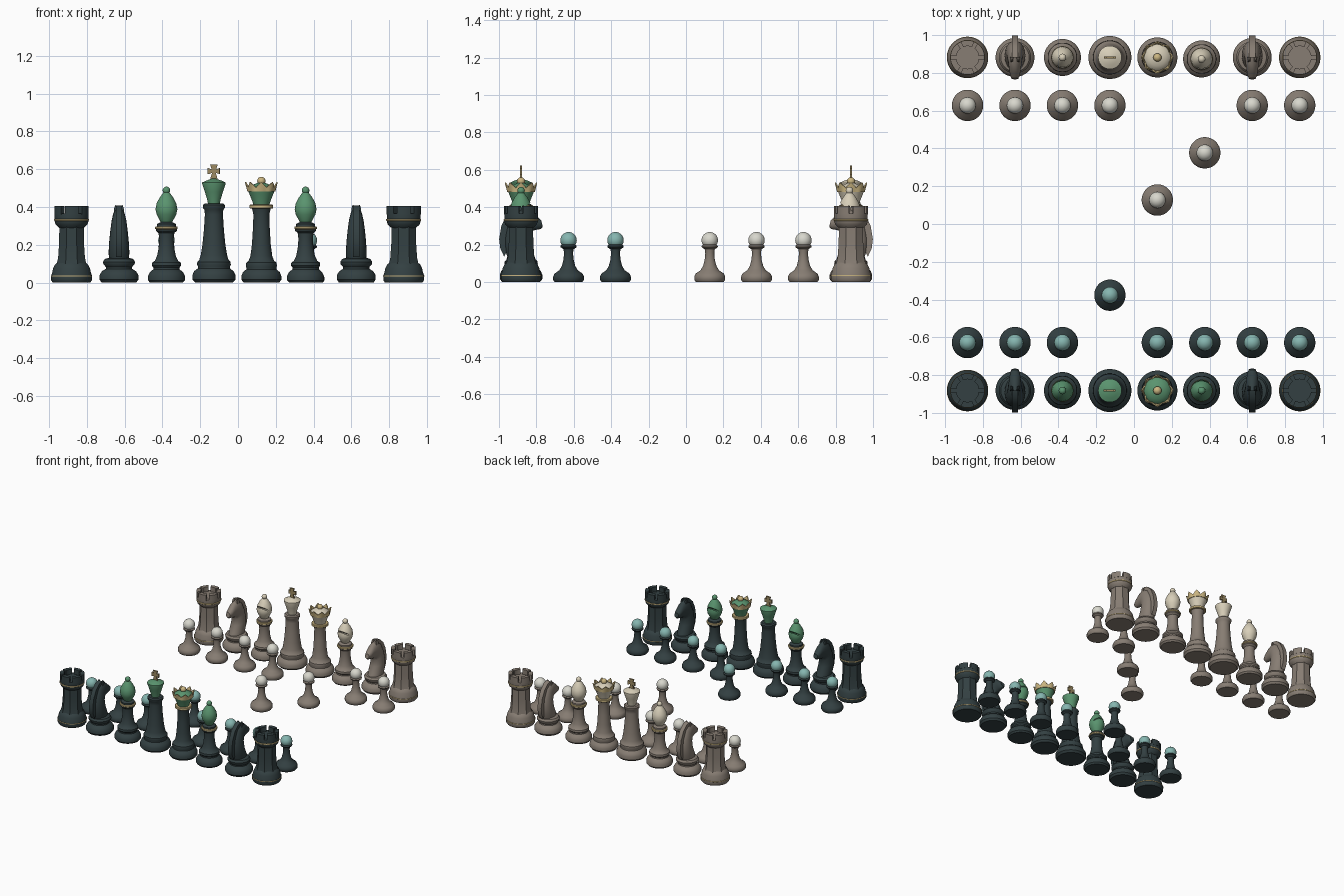
import bpy, bmesh, math
from mathutils import Vector, Matrix

if "Cube" in bpy.data.objects:
    bpy.data.objects.remove(bpy.data.objects["Cube"])

SEG = 40


def mat(name, hexcol):
    lin = []
    for i in (0, 2, 4):
        c = int(hexcol[i:i + 2], 16) / 255
        lin.append(c / 12.92 if c <= 0.04045 else ((c + 0.055) / 1.055) ** 2.4)
    m = bpy.data.materials.new(name)
    m.diffuse_color = (*lin, 1)
    m.use_nodes = True
    m.node_tree.nodes["Principled BSDF"].inputs["Base Color"].default_value = m.diffuse_color
    return m


GOLD = mat("gold trim", "cbb682")
BRASS = mat("brass cross", "9c8a62")
DARK = dict(body=mat("dark slate", "334042"), head=mat("green", "5a946f"), ball=mat("teal", "86b6b0"))
LIGHT = dict(body=mat("warm grey", "877d73"), head=mat("cream", "d8cfb9"), ball=mat("off white", "d8d7cd"))


def finish(bm, name):
    bmesh.ops.recalc_face_normals(bm, faces=bm.faces)
    me = bpy.data.meshes.new(name)
    bm.to_mesh(me)
    bm.free()
    me.shade_smooth()
    me.set_sharp_from_angle(angle=math.radians(35))
    return me


def loft(name, rings, closed=False):
    """Skin a list of vertex rings; cap the ends unless the list is closed."""
    bm = bmesh.new()
    vs = [[bm.verts.new(p) for p in r] for r in rings]
    n = len(vs[0])
    pairs = list(zip(vs, vs[1:])) + ([(vs[-1], vs[0])] if closed else [])
    for a, b in pairs:
        for i in range(n):
            j = (i + 1) % n
            bm.faces.new((a[i], a[j], b[j], b[i]))
    if not closed:
        bm.faces.new(vs[0])
        bm.faces.new(vs[-1])
    return finish(bm, name)


def circle(r, z, n=SEG):
    return [(r * math.cos(2 * math.pi * (i + .5) / n), r * math.sin(2 * math.pi * (i + .5) / n), z) for i in range(n)]


def lathe(name, profile, n=SEG):
    return loft(name, [circle(r, z, n) for r, z in profile])


def collar(name, r, z0, z1):
    return lathe(name, [(r - .004, z0), (r, z0 + .003), (r, z1 - .003), (r - .004, z1)])


def ball(name, r, z):
    bm = bmesh.new()
    bmesh.ops.create_uvsphere(bm, u_segments=24, v_segments=14, radius=r, matrix=Matrix.Translation((0, 0, z)))
    return finish(bm, name)


def plate(name, pts, half, side):
    """Flat outline thickened; side=True draws it in the y-z plane, else x-z."""
    put = (lambda p, t: (t, p[0], p[1])) if side else (lambda p, t: (p[0], t, p[1]))
    return loft(name, [[put(p, -half) for p in pts], [put(p, half) for p in pts]])


# ---------- pieces: each returns [(mesh, colour key or material)] ----------
def pawn():
    body = lathe("pawn_body", [(.075, 0), (.083, .012), (.083, .028), (.075, .045), (.05, .062), (.036, .085),
                               (.027, .12), (.024, .155), (.027, .175), (.042, .185), (.044, .192),
                               (.036, .2), (.025, .205)])
    return [(body, "body"), (ball("pawn_ball", .044, .223), "ball")]


def rook():
    base = lathe("rook_base", [(.1, 0), (.108, .012), (.108, .037), (.102, .055), (.098, .075), (.088, .095),
                               (.07, .11)])
    tower = lathe("rook_tower", [(.087, .09), (.077, .13), (.071, .21), (.07, .3)], 8)
    top = lathe("rook_top", [(.066, .29), (.085, .308), (.09, .325), (.09, .366)])
    out = [(base, "body"), (tower, "body"), (top, "body"),
           (collar("rook_lower_ring", .11, .03, .039), GOLD), (collar("rook_upper_ring", .093, .326, .338), GOLD)]
    for k in range(6):  # battlements
        rings = []
        for s in range(7):
            a = math.radians(90 + 60 * k - 23 + 46 * s / 6)
            rings.append([(r * math.cos(a), r * math.sin(a), z)
                          for r, z in ((.06, .36), (.091, .36), (.091, .405), (.06, .405))])
        out.append((loft("rook_battlement", rings), "body"))
    return out


def knight():
    base = lathe("knight_base", [(.092, 0), (.103, .015), (.103, .04), (.09, .06), (.07, .073), (.07, .083),
                                 (.083, .097), (.085, .11), (.075, .125), (.05, .132)])
    # neck and head: back point, front point, half width
    sections = [((-.07, .125), (.07, .125), .053), ((-.085, .17), (.06, .15), .055),
                ((-.088, .23), (.037, .2), .052), ((-.075, .3), (.03, .25), .046),
                ((-.045, .365), (.04, .27), .04), ((0, .395), (.065, .275), .035),
                ((.045, .385), (.085, .28), .03), ((.08, .355), (.105, .283), .026),
                ((.108, .33), (.116, .295), .018)]
    rings = []
    for b, f, w in sections:
        b, f = Vector(b), Vector(f)
        c, h = (b + f) / 2, (f - b) / 2
        rings.append([(w * math.sin(t), *(c + h * math.cos(t)))
                      for t in [2 * math.pi * i / 24 for i in range(24)]])
    head = loft("knight_head", rings)
    crest = [(-.09, .135), (-.111, .18), (-.117, .23), (-.105, .3), (-.075, .36), (-.035, .398), (0, .408),
             (.0, .38), (-.04, .34), (-.06, .28), (-.06, .2)]
    out = [(base, "body"), (head, "body"), (plate("knight_mane", crest, .017, True), "body")]
    for s in (-1, 1):  # ears
        ear = loft("knight_ear", [[(s * .017 + x * k, y * k + .012, z) for x, y in ((-.01, -.014), (.01, -.014),
                   (.008, .012), (-.008, .012))] for k, z in ((1, .37), (.8, .395), (.2, .41))])
        out.append((ear, "body"))
    return out


def bishop():
    body = lathe("bishop_body", [(.088, 0), (.098, .012), (.098, .035), (.088, .055), (.07, .07), (.07, .08),
                                 (.078, .09), (.076, .105), (.062, .115), (.05, .14), (.042, .18), (.038, .23),
                                 (.042, .262), (.055, .274), (.055, .283), (.04, .286)])
    neck = lathe("bishop_neck", [(.04, .29), (.05, .298), (.05, .31), (.03, .32)])
    head = lathe("bishop_head", [(.028, .315), (.036, .33), (.052, .36), (.058, .388), (.052, .42), (.036, .45),
                                 (.02, .472), (.013, .48)])
    # slanted slit in the head
    ob = bpy.data.objects.new("slit_blank", head)
    bm = bmesh.new()
    bmesh.ops.create_cube(bm, size=1, matrix=Matrix.Translation((0, .06, .425)) @ Matrix.Rotation(math.radians(40), 4, 'X')
                          @ Matrix.Diagonal((.2, .09, .009, 1)))
    cutter = bpy.data.objects.new("slit_cutter", finish(bm, "slit_cutter"))
    cutter.hide_render = True
    for o in (ob, cutter):
        bpy.context.collection.objects.link(o)
    mod = ob.modifiers.new("slit", 'BOOLEAN')
    mod.operation, mod.solver, mod.object = 'DIFFERENCE', 'EXACT', cutter
    dg = bpy.context.evaluated_depsgraph_get()
    cut = bpy.data.meshes.new_from_object(ob.evaluated_get(dg))
    cut.name = "bishop_head"
    cut.set_sharp_from_angle(angle=math.radians(35))
    for o in (ob, cutter):
        bpy.data.objects.remove(o)
    return [(body, "body"), (neck, "body"), (cut, "head"), (ball("bishop_finial", .02, .488), "head"),
            (collar("bishop_collar", .06, .282, .297), GOLD)]


def king():
    body = lathe("king_body", [(.1, 0), (.114, .015), (.114, .04), (.105, .06), (.085, .075), (.085, .085),
                               (.09, .095), (.088, .11), (.078, .12), (.07, .145), (.061, .2), (.053, .28),
                               (.048, .36), (.05, .385), (.058, .395), (.059, .41), (.05, .418)])
    crown = lathe("king_crown", [(.03, .41), (.036, .44), (.048, .48), (.062, .522), (.062, .53), (.04, .54),
                                 (.012, .55)])
    bow = [(-.02, -.04), (.02, -.04), (.008, 0), (.02, .037), (-.02, .037), (-.008, 0)]
    up = plate("king_cross_upright", [(x, z + .587) for x, z in bow], .006, False)
    arm = plate("king_cross_arm", [(z * .82, x * .8 + .59) for x, z in bow], .0055, False)
    return [(body, "body"), (crown, "head"), (up, BRASS), (arm, BRASS)]


def queen():
    body = lathe("queen_body", [(.095, 0), (.106, .015), (.106, .035), (.098, .055), (.08, .07), (.08, .08),
                                (.083, .09), (.08, .105), (.068, .115), (.058, .14), (.05, .2), (.045, .28),
                                (.042, .36), (.048, .385), (.05, .395)])
    bowl = lathe("queen_crown", [(.04, .405), (.048, .43), (.062, .465), (.073, .492), (.066, .505), (.045, .518),
                                 (.015, .53)])
    # eight-pointed coronet
    n = 48
    rings = []
    for i in range(n):
        a = 2 * math.pi * i / n
        k = abs(i % 6 - 3) / 3
        rings.append([(r * math.cos(a), r * math.sin(a), z) for r, z in
                      ((.066, .482), (.074, .482), (.073 + .014 * k, .503 + .029 * k),
                       (.066 + .014 * k, .503 + .029 * k))])
    return [(body, "body"), (bowl, "head"), (loft("queen_coronet", rings, True), GOLD),
            (collar("queen_collar", .063, .392, .412), GOLD), (ball("queen_finial", .022, .538), GOLD)]


# ---------- set out both armies ----------
S = 0.2513
FILES = [(i - 3.5) * S - .002 for i in range(8)]
BACK = [rook, knight, bishop, king, queen, bishop, knight, rook]


def place(parts, label, colours, x, y, turn):
    for me, key in parts:
        ob = bpy.data.objects.new(label + "_" + me.name.split(".")[0], me)
        if not me.materials:
            me.materials.append(colours[key] if isinstance(key, str) else key)
        ob.location = (x, y, 0)
        ob.rotation_euler.z = turn
        bpy.context.collection.objects.link(ob)


for label, colours, side, moved in (("dark", DARK, -1, {3: -.377}), ("light", LIGHT, 1, {4: .127, 5: .377})):
    turn = math.pi if side > 0 else 0
    kit = {f: f() for f in (pawn, rook, knight, bishop, king, queen)}
    for i, x in enumerate(FILES):
        px = x - .017 if i == 5 else x
        py = side * .882 - (.008 if i == 5 and side > 0 else 0)
        place(kit[BACK[i]], label, colours, px, py, turn)
        place(kit[pawn], label, colours, x, moved.get(i, side * .628), turn)
